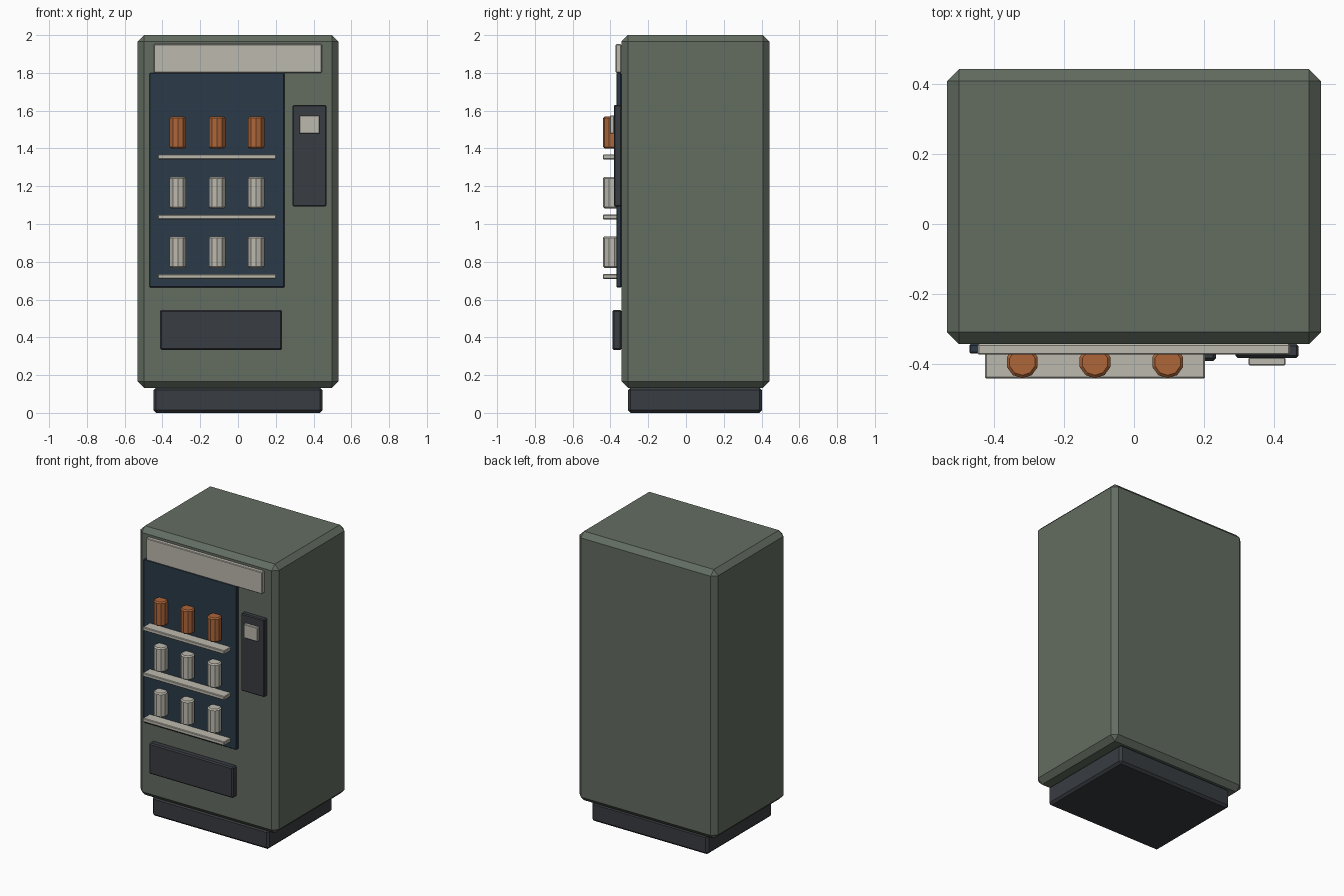
import bpy

if "Cube" in bpy.data.objects:
    bpy.data.objects.remove(bpy.data.objects["Cube"])


def material(name, rgb):
    m = bpy.data.materials.new(name)
    m.diffuse_color = (*rgb, 1)
    m.use_nodes = True
    m.node_tree.nodes["Principled BSDF"].inputs["Base Color"].default_value = m.diffuse_color
    return m


GREEN = material("green_paint", (0.125, 0.153, 0.120))
DARK = material("dark_plastic", (0.040, 0.045, 0.053))
NAVY = material("navy_glass", (0.024, 0.042, 0.065))
CREAM = material("cream", (0.50, 0.485, 0.42))
ORANGE = material("orange", (0.42, 0.133, 0.041))


def finish(ob, name, mat, bevel):
    ob.name = name
    ob.data.materials.append(mat)
    mod = ob.modifiers.new("chamfer", 'BEVEL')
    mod.width = bevel
    mod.segments = 1
    mod.limit_method = 'ANGLE'
    mod.angle_limit = 0.9
    return ob


def box(name, x, y, z, mat, bevel):
    """Chamfered box from (min, max) ranges."""
    bpy.ops.mesh.primitive_cube_add(size=1, location=[sum(r) / 2 for r in (x, y, z)])
    ob = bpy.context.object
    ob.scale = [r[1] - r[0] for r in (x, y, z)]
    bpy.ops.object.transform_apply(location=False, rotation=False, scale=True)
    return finish(ob, name, mat, bevel)


def can(name, x, z, mat):
    bpy.ops.mesh.primitive_cylinder_add(vertices=10, radius=0.046, depth=0.168,
                                        location=(x, -0.393, z))
    return finish(bpy.context.object, name, mat, 0.008)


FACE = -0.342  # front plane of the cabinet

# Cabinet and plinth
box("cabinet", (-0.532, 0.532), (FACE, 0.441), (0.133, 2.0), GREEN, 0.034)
box("plinth", (-0.448, 0.448), (-0.308, 0.403), (0.0, 0.135), DARK, 0.015)

# Front panels
box("header_panel", (-0.446, 0.444), (-0.372, FACE), (1.80, 1.952), CREAM, 0.004)
box("display_window", (-0.469, 0.246), (-0.368, FACE), (0.664, 1.80), NAVY, 0.004)
box("control_panel", (0.289, 0.468), (-0.381, FACE), (1.093, 1.631), DARK, 0.006)
box("keypad", (0.326, 0.431), (-0.403, -0.380), (1.478, 1.574), CREAM, 0.003)
box("pickup_tray", (-0.412, 0.233), (-0.390, FACE), (0.332, 0.546), DARK, 0.008)

# Shelves with a row of cans above each
for row, z in enumerate((0.722, 1.037, 1.355)):
    box(f"shelf_{row + 1}", (-0.424, 0.202), (-0.440, FACE), (z - 0.013, z + 0.013), CREAM, 0.004)
    for col, x in enumerate((-0.318, -0.111, 0.096)):
        can(f"can_{row + 1}_{col + 1}", x, z + 0.129, ORANGE if row == 2 else CREAM)
